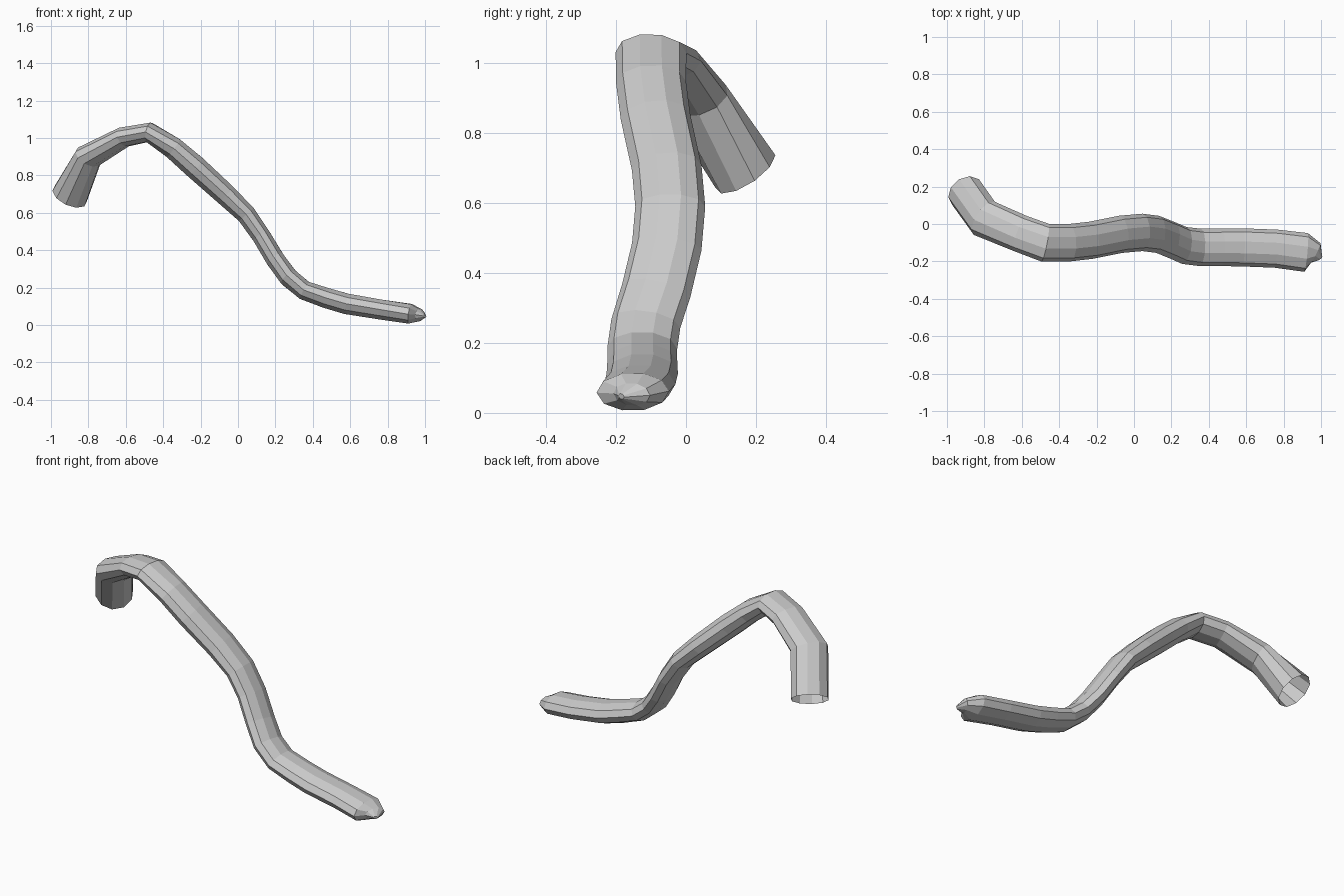
import bpy, bmesh, math
from mathutils import Vector

if "Cube" in bpy.data.objects:
    bpy.data.objects.remove(bpy.data.objects["Cube"])

SIDES = 10
# Path of the tail: x, y, z, half width, half thickness, yaw of the width axis (degrees)
RINGS = [
    (-.90, .17, .69, .10, .10, 40),
    (-.80, .03, .90, .105, .07, 28),
    (-.61, -.05, 1.005, .10, .055, 20),
    (-.475, -.10, 1.03, .103, .055, 6),
    (-.345, -.10, .945, .10, .062, 0),
    (-.23, -.087, .845, .10, .066, 0),
    (-.07, -.055, .70, .10, .062, 0),
    (.045, -.045, .59, .10, .055, 0),
    (.125, -.055, .475, .10, .052, 0),
    (.20, -.085, .35, .10, .053, 0),
    (.27, -.115, .255, .10, .054, 0),
    (.355, -.125, .185, .10, .054, 0),
    (.47, -.125, .145, .10, .057, 0),
    (.58, -.125, .113, .102, .058, 0),
    (.76, -.132, .083, .102, .056, 0),
    (.92, -.152, .06, .104, .055, 14),
    (.972, -.155, .053, .058, .033, 10),
    (.998, -.185, .047, .012, .008, 0),
]

bm = bmesh.new()
centres = [Vector(r[:3]) for r in RINGS]
loops = []
for i, (x, y, z, w, t, yaw) in enumerate(RINGS):
    # Ring square to the path, with its width axis turned by the yaw
    before = centres[max(i - 1, 0)]
    after = centres[min(i + 1, len(RINGS) - 1)]
    a = (centres[i] - before).normalized()
    b = (after - centres[i]).normalized()
    along = (a + b).normalized()
    side = Vector((math.sin(math.radians(yaw)), math.cos(math.radians(yaw)), 0))
    side = (side - along * side.dot(along)).normalized()
    up = along.cross(side)
    loops.append([bm.verts.new(centres[i]
                               + side * w * math.cos(math.tau * k / SIDES)
                               + up * t * math.sin(math.tau * k / SIDES))
                  for k in range(SIDES)])

# Skin between rings; the root end stays open, the tip is closed
for p, q in zip(loops, loops[1:]):
    for k in range(SIDES):
        n = (k + 1) % SIDES
        bm.faces.new((p[k], p[n], q[n], q[k]))
bm.faces.new(loops[-1])
bmesh.ops.recalc_face_normals(bm, faces=bm.faces)

mesh = bpy.data.meshes.new("tail")
bm.to_mesh(mesh)
bm.free()
tail = bpy.data.objects.new("tail", mesh)
bpy.context.collection.objects.link(tail)
